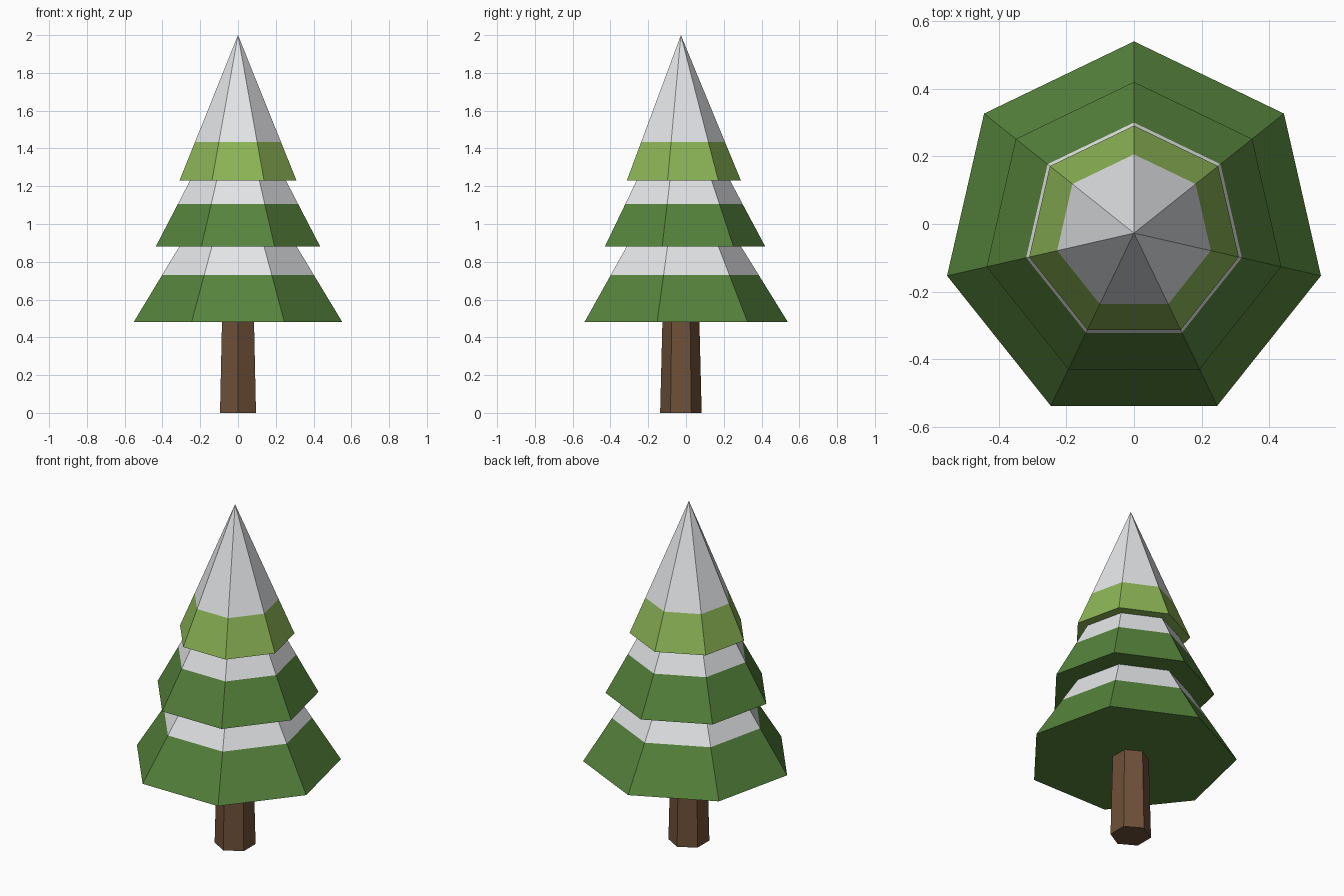
import bpy, bmesh
from math import sin, cos, tau

cube = bpy.data.objects.get("Cube")
if cube:
    bpy.data.objects.remove(cube, do_unlink=True)

CENTRE_Y = -0.027


def material(name, rgb):
    mat = bpy.data.materials.new(name)
    mat.use_nodes = True
    mat.diffuse_color = (*rgb, 1)
    mat.node_tree.nodes["Principled BSDF"].inputs["Base Color"].default_value = (*rgb, 1)
    return mat


bark = material("bark_brown", (0.156, 0.08, 0.041))
dark = material("dark_green", (0.093, 0.227, 0.045))
light = material("light_green", (0.262, 0.456, 0.093))
snow = material("snow_white", (0.80, 0.81, 0.83))


def lathe(name, sides, profile, mats, snow_line=None):
    """Closed flat-sided solid from (radius, height) rings; a corner points to +y."""
    bm = bmesh.new()
    rings = []
    for r, z in profile:
        count = sides if r > 0 else 1
        rings.append([bm.verts.new((r * sin(tau * i / sides),
                                    CENTRE_Y + r * cos(tau * i / sides), z))
                      for i in range(count)])
    for low, high in zip(rings, rings[1:]):
        for i in range(sides):
            j = (i + 1) % sides
            if len(high) == 1:
                bm.faces.new((low[i], low[j], high[0]))
            else:
                bm.faces.new((low[i], low[j], high[j], high[i]))
    bm.faces.new(rings[0])
    if len(rings[-1]) > 1:
        bm.faces.new(rings[-1])
    bmesh.ops.recalc_face_normals(bm, faces=bm.faces)
    # Snow covers every face above the snow line
    if snow_line is not None:
        for f in bm.faces:
            f.material_index = int(f.calc_center_median().z > snow_line)
    mesh = bpy.data.meshes.new(name)
    bm.to_mesh(mesh)
    bm.free()
    for m in mats:
        mesh.materials.append(m)
    obj = bpy.data.objects.new(name, mesh)
    bpy.context.collection.objects.link(obj)
    return obj


# Trunk
lathe("trunk", 6, [(0.11, 0), (0.098, 0.48)], [bark])

# Foliage tiers, each with a snowy upper part
lathe("lower_branches", 7, [(0.567, 0.48), (0.412, 0.73), (0.316, 0.885)],
      [dark, snow], 0.73)
lathe("middle_branches", 7, [(0.447, 0.88), (0.327, 1.105), (0.258, 1.235)],
      [dark, snow], 1.105)
lathe("upper_branches", 7, [(0.318, 1.23), (0.233, 1.435), (0, 2)],
      [light, snow], 1.435)
